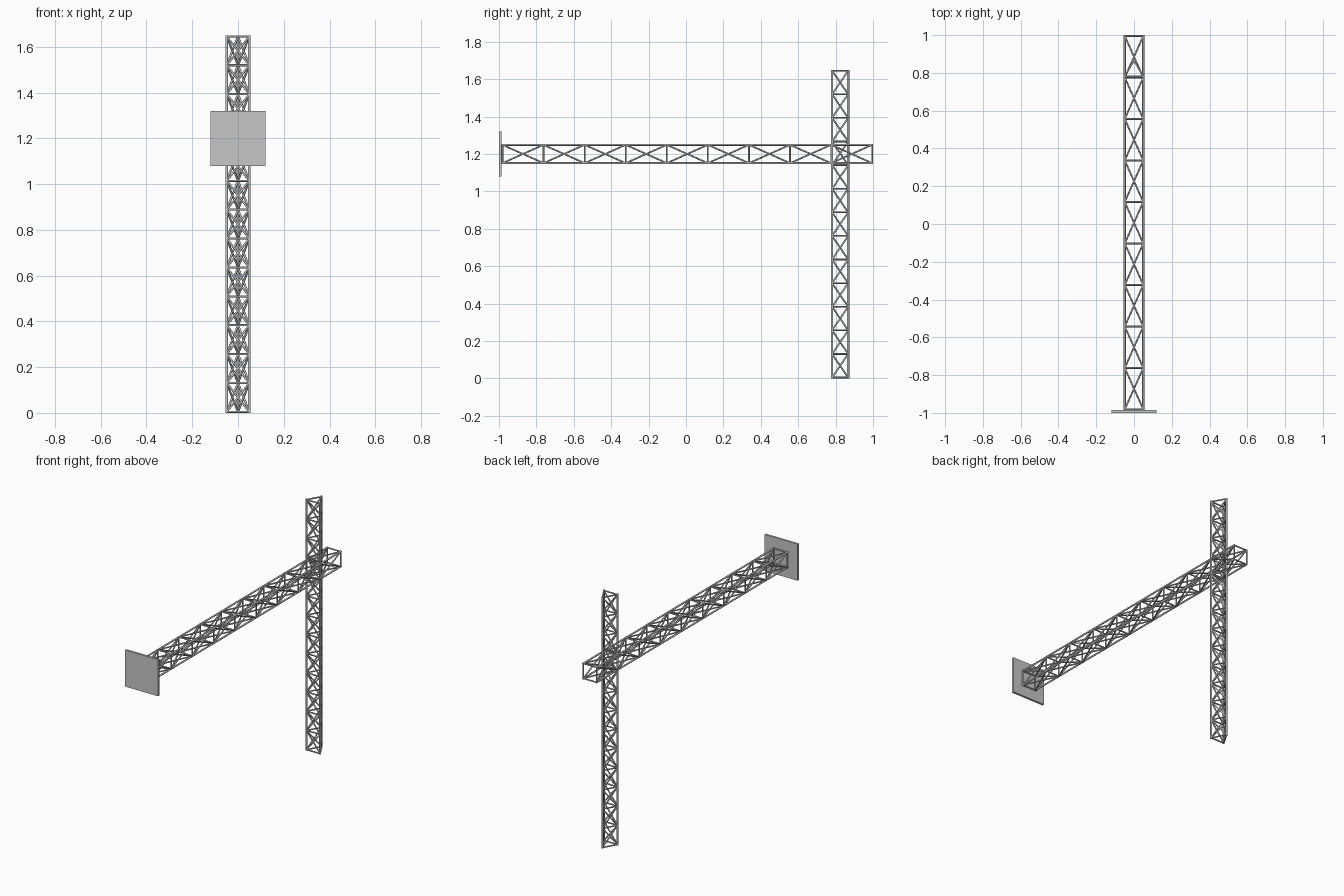
import bpy, bmesh, math
from mathutils import Vector, Matrix

if "Cube" in bpy.data.objects:
    bpy.data.objects.remove(bpy.data.objects["Cube"])

steel = bpy.data.materials.new("steel grey")
steel.diffuse_color = (0.57, 0.57, 0.57, 1)
steel.use_nodes = True
steel.node_tree.nodes["Principled BSDF"].inputs["Base Color"].default_value = steel.diffuse_color


def finish(bm, name):
    me = bpy.data.meshes.new(name)
    bm.to_mesh(me)
    bm.free()
    me.materials.append(steel)
    ob = bpy.data.objects.new(name, me)
    bpy.context.collection.objects.link(ob)
    return ob


def rod(bm, a, b, r, sides=12):
    """Round bar between two points."""
    d = b - a
    m = Matrix.Translation((a + b) / 2) @ d.to_track_quat('Z', 'Y').to_matrix().to_4x4()
    res = bmesh.ops.create_cone(bm, cap_ends=True, segments=sides, radius1=r,
                                radius2=r, depth=d.length, matrix=m)
    for f in {f for v in res["verts"] for f in v.link_faces}:
        f.smooth = len(f.verts) == 4


def lattice(name, corners, axis, start, end, bays, chord_r, brace_r):
    """Truss with chords at the corners, rungs and crossed braces on each side."""
    chords, rungs, braces = bmesh.new(), bmesh.new(), bmesh.new()
    lo, hi = start + brace_r, end - brace_r
    levels = [lo + (hi - lo) * i / bays for i in range(bays + 1)]
    n = len(corners)
    for i in range(n):
        p, q = Vector(corners[i]), Vector(corners[(i + 1) % n])
        rod(chords, p + axis * start, p + axis * end, chord_r)
        for t in levels:
            rod(rungs, p + axis * t, q + axis * t, brace_r)
        for t, u in zip(levels, levels[1:]):
            rod(braces, p + axis * t, q + axis * u, brace_r)
            rod(braces, q + axis * t, p + axis * u, brace_r)
    finish(chords, name + "_chords")
    finish(rungs, name + "_rungs")
    finish(braces, name + "_cross_braces")


# Triangular upright mast, apex leg to the back
side = 0.099
h = side * math.sqrt(3) / 2
mast = [(-side / 2, 0.824 - h / 2, 0), (side / 2, 0.824 - h / 2, 0), (0, 0.824 + h / 2, 0)]
lattice("mast", mast, Vector((0, 0, 1)), 0.0, 1.65, 13, 0.006, 0.0045)

# Square horizontal boom
s = 0.049
boom = [(-s, 0, 1.2 - s), (s, 0, 1.2 - s), (s, 0, 1.2 + s), (-s, 0, 1.2 + s)]
lattice("boom", boom, Vector((0, 1, 0)), -0.986, 1.0, 9, 0.0055, 0.0045)

# Square end plate at the front of the boom
bm = bmesh.new()
bmesh.ops.create_cube(bm, size=1, matrix=Matrix.Translation((0, -0.993, 1.2))
                      @ Matrix.Diagonal((0.24, 0.014, 0.24, 1)))
finish(bm, "end_plate")
